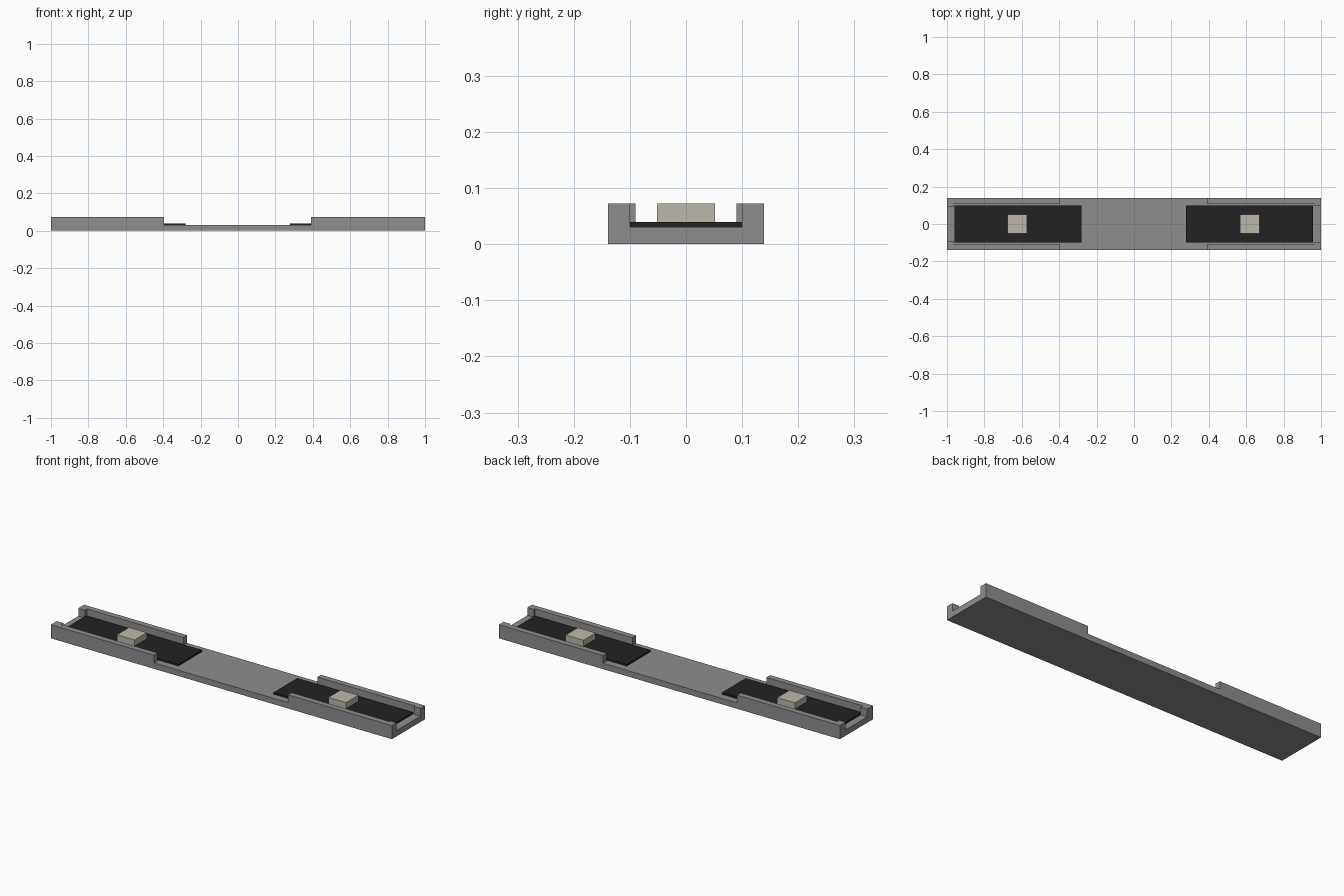
import bpy, bmesh

if "Cube" in bpy.data.objects:
    bpy.data.objects.remove(bpy.data.objects["Cube"])


def material(name, rgb):
    m = bpy.data.materials.new(name)
    m.diffuse_color = (*rgb, 1)
    m.use_nodes = True
    m.node_tree.nodes["Principled BSDF"].inputs["Base Color"].default_value = m.diffuse_color
    return m


GREY = material("mid grey", (0.27, 0.27, 0.27))
BLACK = material("board black", (0.016, 0.016, 0.016))
BEIGE = material("chip beige", (0.51, 0.48, 0.41))


def prism(name, outline, z0, z1, mat):
    """Extrude a plan outline between two heights."""
    bm = bmesh.new()
    face = bm.faces.new([bm.verts.new((x, y, z0)) for x, y in outline])
    top = bmesh.ops.extrude_face_region(bm, geom=[face])["geom"]
    bmesh.ops.translate(bm, vec=(0, 0, z1 - z0),
                        verts=[v for v in top if isinstance(v, bmesh.types.BMVert)])
    bmesh.ops.recalc_face_normals(bm, faces=bm.faces)
    mesh = bpy.data.meshes.new(name)
    bm.to_mesh(mesh)
    bm.free()
    mesh.materials.append(mat)
    ob = bpy.data.objects.new(name, mesh)
    bpy.context.collection.objects.link(ob)
    return ob


def box(name, x0, x1, half_y, z0, z1, mat):
    return prism(name, [(x0, -half_y), (x1, -half_y), (x1, half_y), (x0, half_y)], z0, z1, mat)


FLOOR, TOP, HALF = 0.031, 0.0725, 0.1386

# Tray: a long block with the trough, open middle and end gaps cut away
tray = box("tray", -1, 1, HALF, 0, TOP, GREY)
side = [(-1.1, -0.09), (-0.962, -0.09), (-0.962, -0.108), (-0.396, -0.108),
        (-0.396, -0.3), (0.39, -0.3), (0.39, -0.108), (0.962, -0.108),
        (0.962, -0.1), (1.1, -0.1)]
cutter = prism("trough_cutter", side + [(x, -y) for x, y in reversed(side)], FLOOR, 0.2, GREY)
cutter.hide_render = True
cut = tray.modifiers.new("trough", "BOOLEAN")
cut.operation = "DIFFERENCE"
cut.solver = "EXACT"
cut.object = cutter
bpy.context.view_layer.objects.active = tray
bpy.ops.object.modifier_apply(modifier="trough")
bpy.data.objects.remove(cutter)

# Circuit boards, each with a raised chip
for label, board, chip in (("left", (-0.961, -0.28), (-0.675, -0.571)),
                           ("right", (0.278, 0.957), (0.566, 0.67))):
    box(label + "_board", *board, 0.1, FLOOR, 0.04, BLACK)
    box(label + "_chip", *chip, 0.0515, 0.04, TOP, BEIGE)
